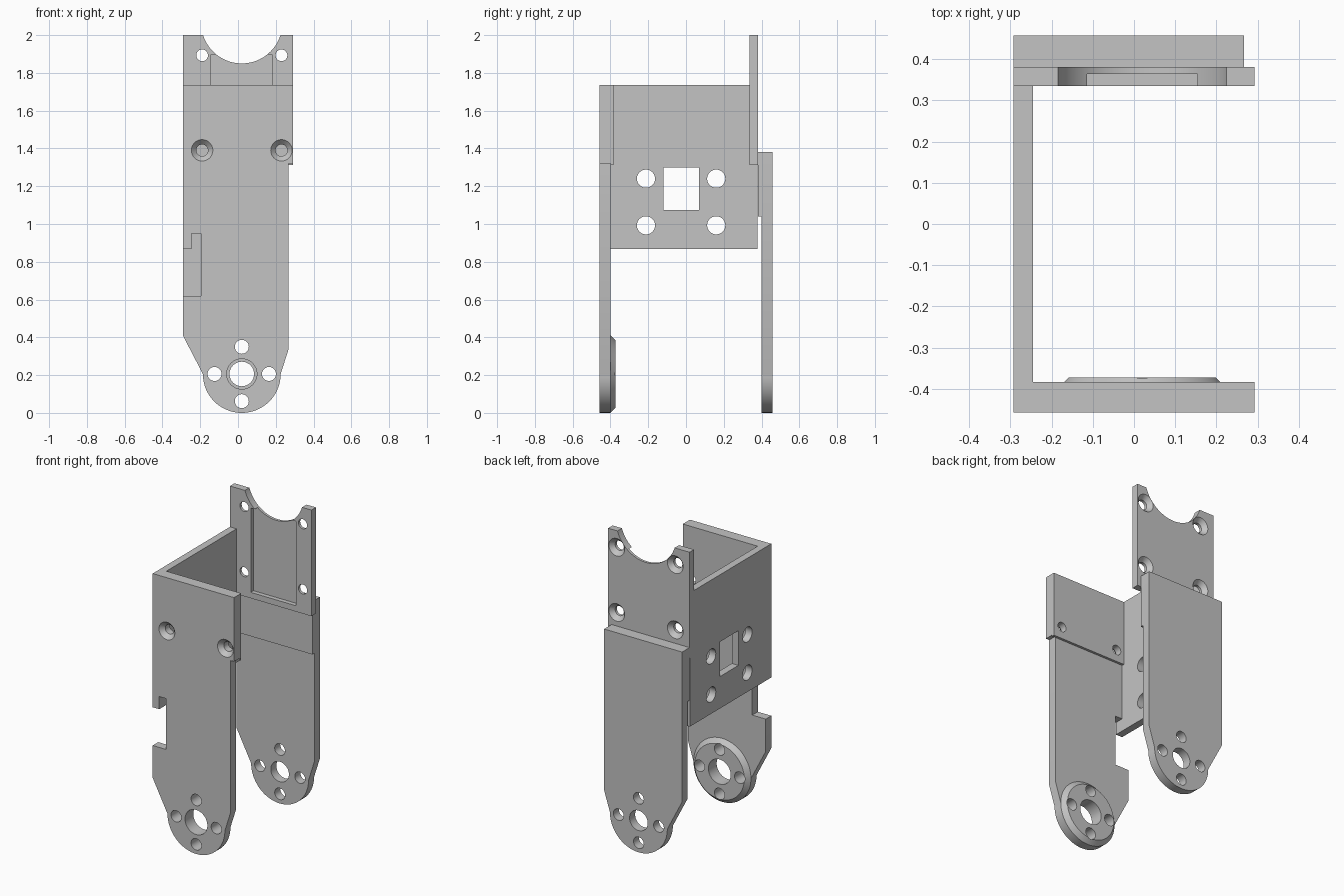
import bpy, bmesh
from math import radians, sin, cos
from mathutils import Matrix, Vector

cube = bpy.data.objects.get("Cube")
if cube:
    bpy.data.objects.remove(cube, do_unlink=True)

grey = bpy.data.materials.new("plain grey")
grey.use_nodes = True
COLOUR = (0.55, 0.55, 0.55, 1)
grey.diffuse_color = COLOUR
grey.node_tree.nodes["Principled BSDF"].inputs["Base Color"].default_value = COLOUR

PIVOT_X, PIVOT_Z, PIVOT_R = 0.02, 0.206, 0.206
SIDE = 0.292      # half of the full width
ARM_X = 0.267     # left edge of both arms
SCREW_X = (-0.19, 0.23)


def finish(name, bm):
    bmesh.ops.recalc_face_normals(bm, faces=bm.faces[:])
    mesh = bpy.data.meshes.new(name)
    bm.to_mesh(mesh)
    bm.free()
    mesh.materials.append(grey)
    obj = bpy.data.objects.new(name, mesh)
    bpy.context.collection.objects.link(obj)
    return obj


def slab(name, outline, axis, start, end):
    """Extrude an outline along x (points are y, z) or y (points are x, z)."""
    def place(u, v, d):
        return (d, u, v) if axis == "x" else (u, d, v)
    bm = bmesh.new()
    face = bm.faces.new([bm.verts.new(place(u, v, start)) for u, v in outline])
    new = bmesh.ops.extrude_face_region(bm, geom=[face])["geom"]
    move = Vector(place(0, 0, end - start))
    bmesh.ops.translate(bm, vec=move, verts=[g for g in new if isinstance(g, bmesh.types.BMVert)])
    return finish(name, bm)


def rect(u0, u1, v0, v1):
    return [(u0, v0), (u1, v0), (u1, v1), (u0, v1)]


def cone(name, axis, u, v, start, end, r1, r2=None, sides=48):
    """Round solid along x or y, centred on the other two coordinates."""
    mid = (start + end) / 2
    if axis == "x":
        mat = Matrix.Translation((mid, u, v)) @ Matrix.Rotation(radians(90), 4, "Y")
    else:
        mat = Matrix.Translation((u, mid, v)) @ Matrix.Rotation(radians(-90), 4, "X")
    bm = bmesh.new()
    bmesh.ops.create_cone(bm, cap_ends=True, segments=sides, radius1=r1,
                          radius2=r1 if r2 is None else r2, depth=end - start, matrix=mat)
    return finish(name, bm)


def cut(obj, cutter):
    """Subtract the cutter for good and remove it."""
    mod = obj.modifiers.new("cut", "BOOLEAN")
    mod.operation, mod.solver, mod.object = "DIFFERENCE", "EXACT", cutter
    graph = bpy.context.evaluated_depsgraph_get()
    mesh = bpy.data.meshes.new_from_object(obj.evaluated_get(graph))
    obj.modifiers.clear()
    obj.data = mesh
    bpy.data.objects.remove(cutter, do_unlink=True)


def hole(obj, axis, u, v, r):
    cut(obj, cone("cutter", axis, u, v, -1, 1, r))


def pivot_holes(obj, centre_r):
    hole(obj, "y", PIVOT_X, PIVOT_Z, centre_r)
    for dx, dz in ((1, 0), (-1, 0), (0, 1), (0, -1)):
        hole(obj, "y", PIVOT_X + 0.144 * dx, PIVOT_Z + 0.144 * dz, 0.037)


# Rounded lower end shared by both arms, from the left side round to the right
arc = [(PIVOT_X + PIVOT_R * cos(radians(a)), PIVOT_Z + PIVOT_R * sin(radians(a)))
       for a in range(0, -181, -5)]
arm_end = [(ARM_X, 0.335)] + arc + [(-SIDE, 0.41)]

# Front arm with its stepped side notch
front = slab("front_arm", [(SIDE, 1.735), (SIDE, 1.32), (ARM_X, 1.32)] + arm_end +
             [(-SIDE, 0.62), (-0.195, 0.62), (-0.195, 0.95), (-0.245, 0.95),
              (-0.245, 0.868), (-SIDE, 0.868), (-SIDE, 1.735)], "y", -0.457, -0.40)
pivot_holes(front, 0.08)
pad = slab("front_inner_pad", rect(-0.245, SIDE, 1.312, 1.735), "y", -0.40, -0.384)
for x in SCREW_X:
    hole(front, "y", x, 1.39, 0.031)
    hole(pad, "y", x, 1.39, 0.031)
    cut(front, cone("cutter", "y", x, 1.39, -0.467, -0.425, 0.066, 0.027))

# Chamfered pivot boss inside the front arm
boss = cone("pivot_boss", "y", PIVOT_X, PIVOT_Z, -0.40, -0.372, PIVOT_R, 0.178, 72)
pivot_holes(boss, 0.08)

# Side wall with a square window and four holes
wall = slab("side_wall", [(-0.40, 0.868), (0.378, 0.868), (0.378, 1.312), (0.335, 1.312),
                          (0.335, 1.735), (-0.40, 1.735)], "x", -SIDE, -0.245)
cut(wall, slab("cutter", rect(-0.12, 0.07, 1.075, 1.30), "x", -1, 1))
for y in (-0.212, 0.16):
    for z in (0.993, 1.24):
        hole(wall, "x", y, z, 0.048)

# Rear arm and the thicker pad that joins it to the wall
rear = slab("rear_arm", [(ARM_X, 1.382)] + arm_end + [(-SIDE, 1.382)], "y", 0.40, 0.457)
pivot_holes(rear, 0.065)
rear_pad = slab("rear_inner_pad", rect(-SIDE, ARM_X, 1.04, 1.382), "y", 0.38, 0.40)

# Rear upper plate: curved top cutout, shallow front recess, countersunk holes
upper = slab("rear_upper_plate", rect(-SIDE, SIDE, 1.312, 2.0), "y", 0.335, 0.381)
for x in SCREW_X:
    for z in (1.47, 1.893):
        hole(upper, "y", x, z, 0.031)
        cut(upper, cone("cutter", "y", x, z, 0.349, 0.391, 0.027, 0.066))
cut(upper, slab("cutter", rect(-0.143, 0.18, 1.35, 1.897), "y", 0.2, 0.364))
cut(upper, cone("cutter", "y", PIVOT_X, 2.065, -1, 1, 0.215, sides=96))

# Smooth the round surfaces, keep the edges sharp
bpy.ops.object.select_all(action="DESELECT")
for obj in (front, pad, boss, wall, rear, rear_pad, upper):
    obj.select_set(True)
bpy.context.view_layer.objects.active = front
bpy.ops.object.shade_smooth_by_angle(angle=radians(30))
